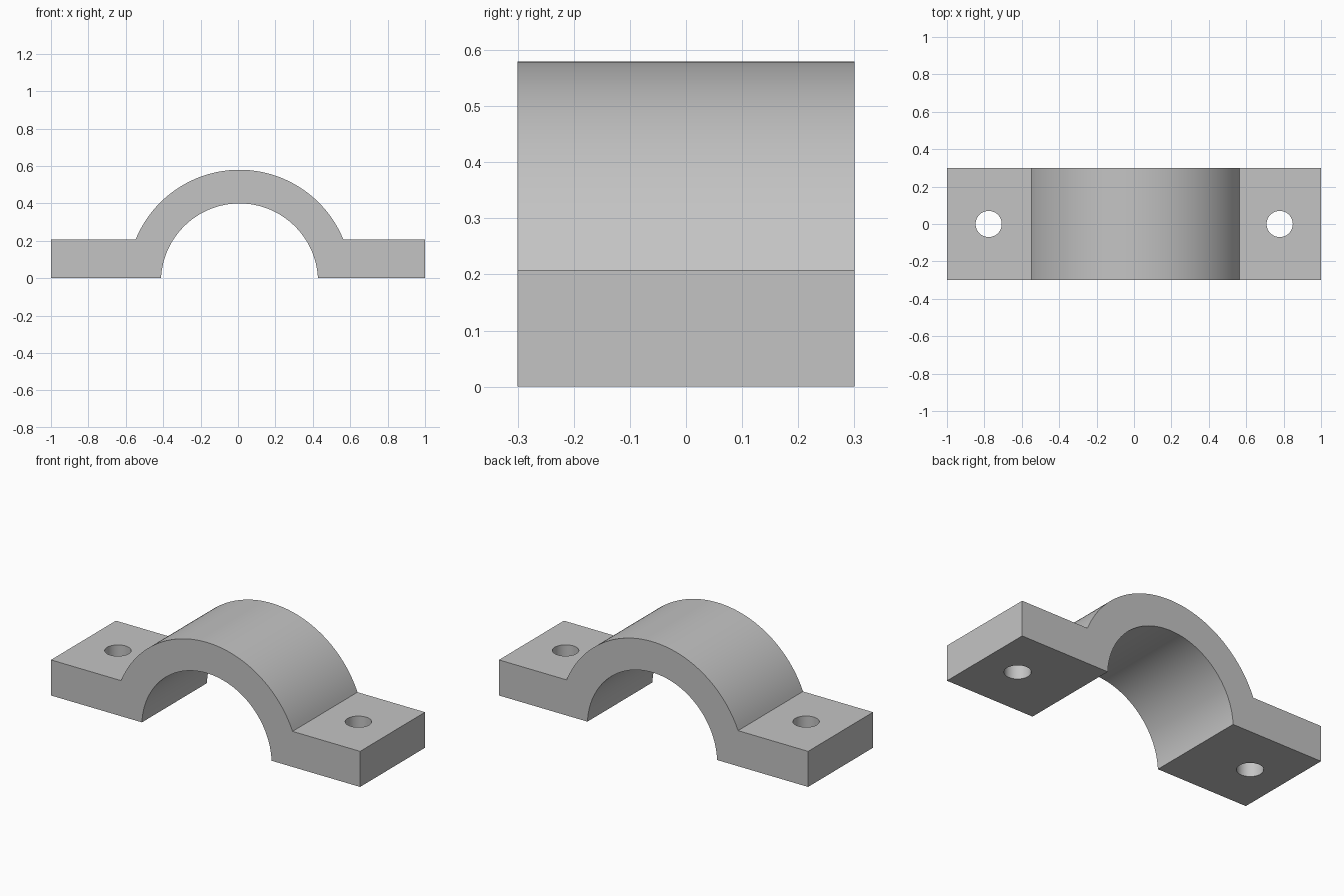
import bpy
import bmesh
from math import asin, cos, sin, pi, radians

if "Cube" in bpy.data.objects:
    bpy.data.objects.remove(bpy.data.objects["Cube"], do_unlink=True)

HALF_LENGTH, HALF_WIDTH = 1.0, 0.3
FLANGE_TOP = 0.208
CENTRE_X, CENTRE_Z = 0.008, -0.02
OUTER_R, INNER_R = 0.6, 0.42
HOLE_R = 0.07
HOLES = (-0.777, 0.779)

# Plain grey metal
grey = bpy.data.materials.new("grey_metal")
grey.use_nodes = True
colour = (0.55, 0.55, 0.55, 1)
grey.diffuse_color = colour
grey.node_tree.nodes["Principled BSDF"].inputs["Base Color"].default_value = colour


def arc(radius, base_z, steps):
    """Arc over the bore, from the right end to the left end, resting on base_z."""
    start = asin((base_z - CENTRE_Z) / radius)
    angles = [start + (pi - 2 * start) * i / steps for i in range(steps + 1)]
    return [(CENTRE_X + radius * cos(a), CENTRE_Z + radius * sin(a)) for a in angles]


# Clamp outline: flanges, outer arch and bore in one closed profile
outline = [(HALF_LENGTH, 0), (HALF_LENGTH, FLANGE_TOP)]
outline += arc(OUTER_R, FLANGE_TOP, 64)
outline += [(-HALF_LENGTH, FLANGE_TOP), (-HALF_LENGTH, 0)]
outline += reversed(arc(INNER_R, 0, 64))

bm = bmesh.new()
front = bm.faces.new([bm.verts.new((x, -HALF_WIDTH, z)) for x, z in outline])
extruded = bmesh.ops.extrude_face_region(bm, geom=[front], use_keep_orig=True)
back = [v for v in extruded["geom"] if isinstance(v, bmesh.types.BMVert)]
bmesh.ops.translate(bm, verts=back, vec=(0, 2 * HALF_WIDTH, 0))
bmesh.ops.recalc_face_normals(bm, faces=bm.faces)
mesh = bpy.data.meshes.new("pipe_clamp")
bm.to_mesh(mesh)
bm.free()
mesh.materials.append(grey)
clamp = bpy.data.objects.new("pipe_clamp", mesh)
bpy.context.collection.objects.link(clamp)

# Bolt holes through the flanges
for x in HOLES:
    bpy.ops.mesh.primitive_cylinder_add(vertices=48, radius=HOLE_R, depth=1, location=(x, 0, 0.1))
    cutter = bpy.context.object
    cutter.name = "bolt_hole_cutter"
    cutter.data.materials.append(grey)
    cut = clamp.modifiers.new("bolt_hole", "BOOLEAN")
    cut.object = cutter
    cut.operation = "DIFFERENCE"
    cut.solver = "EXACT"
    bpy.context.view_layer.objects.active = clamp
    bpy.ops.object.modifier_apply(modifier=cut.name)
    bpy.data.objects.remove(cutter, do_unlink=True)

# Smooth arch and holes, crisp corners
bpy.ops.object.select_all(action="DESELECT")
clamp.select_set(True)
bpy.context.view_layer.objects.active = clamp
bpy.ops.object.shade_smooth_by_angle(angle=radians(30))
